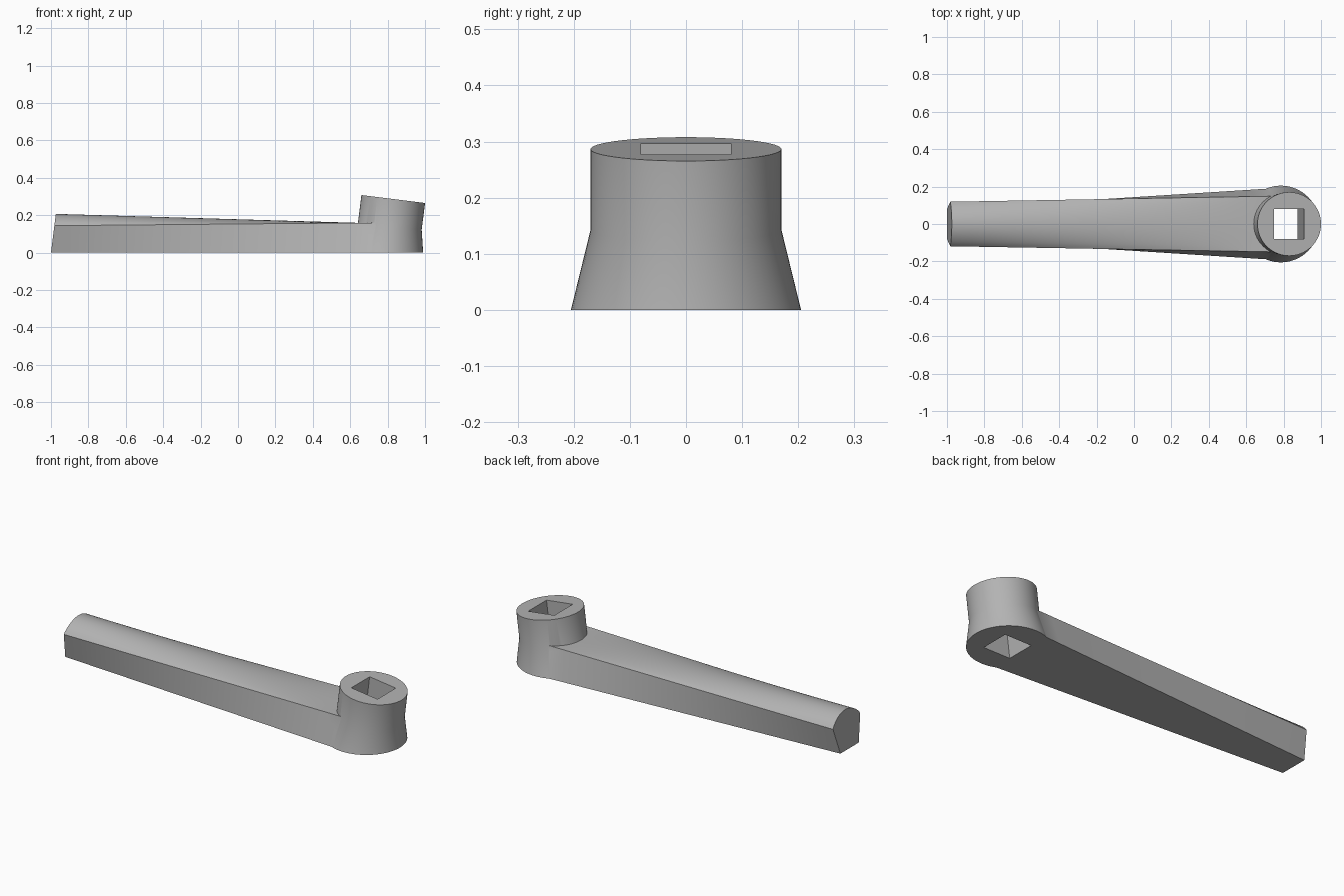
import bpy, bmesh, math

cube = bpy.data.objects.get("Cube")
if cube:
    bpy.data.objects.remove(cube, do_unlink=True)

TILT = 0.125      # sideways lean of the hub axis per unit of height

grey = bpy.data.materials.new("satin grey")
grey.use_nodes = True
colour = (0.45, 0.45, 0.45, 1)
grey.diffuse_color = colour
grey.node_tree.nodes["Principled BSDF"].inputs["Base Color"].default_value = colour


def loft(name, rings):
    """Skin closed rings of points and cap both ends."""
    bm = bmesh.new()
    loops = [[bm.verts.new(p) for p in ring] for ring in rings]
    n = len(loops[0])
    for a, b in zip(loops, loops[1:]):
        for i in range(n):
            j = (i + 1) % n
            bm.faces.new((a[i], a[j], b[j], b[i]))
    bm.faces.new(loops[0])
    bm.faces.new(loops[-1])
    bmesh.ops.recalc_face_normals(bm, faces=bm.faces)
    mesh = bpy.data.meshes.new(name)
    bm.to_mesh(mesh)
    bm.free()
    obj = bpy.data.objects.new(name, mesh)
    bpy.context.collection.objects.link(obj)
    mesh.materials.append(grey)
    return obj


def disc(cx, cz, r, lean, sides=72):
    """Circle whose plane dips towards +x by the given lean."""
    turn = [2 * math.pi * i / sides for i in range(sides)]
    return [(cx + r * math.cos(a), r * math.sin(a), cz - lean * r * math.cos(a))
            for a in turn]


def arm_section(t, steps=20):
    """Flared trapezoid with a domed top that flattens towards the hub."""
    mix = lambda a, b: a + (b - a) * t
    x = mix(-1, 0.73)
    low, wide = mix(0.08, 0.19), mix(0.119, 0.149)
    edge, crown = mix(0.144, 0.16), mix(0.063, -0.004)
    pts = [(x, -low, 0), (x, low, 0)]
    for i in range(steps + 1):
        s = 1 - 2 * i / steps
        z = edge + crown * max(0, 1 - s * s) ** 0.85
        pts.append((x + TILT * z, s * wide, z))
    return pts


def square(z, half=0.08):
    cx = 0.793 + TILT * z
    return [(cx + sx * half, sy * half, z - TILT * sx * half)
            for sx, sy in ((-1, -1), (1, -1), (1, 1), (-1, 1))]


def apply_boolean(target, tool, operation):
    mod = target.modifiers.new(operation.lower(), "BOOLEAN")
    mod.operation, mod.object, mod.solver = operation, tool, "EXACT"
    bpy.context.view_layer.objects.active = target
    bpy.ops.object.modifier_apply(modifier=mod.name)
    bpy.data.objects.remove(tool, do_unlink=True)


# Lever arm and leaning hub with a flared foot
handle = loft("lever_handle", [arm_section(i / 16) for i in range(17)])
hub = loft("hub", [disc(0.785, 0, 0.205, 0),
                   disc(0.812, 0.143, 0.17, TILT),
                   disc(0.83, 0.2865, 0.17, TILT)])
apply_boolean(handle, hub, "UNION")

# Square spindle hole along the leaning axis
hole = loft("spindle_cutter", [square(-0.1), square(0.4)])
hole.hide_render = True
apply_boolean(handle, hole, "DIFFERENCE")

# Smooth curved sides, keep edges crisp
bpy.ops.object.select_all(action="DESELECT")
handle.select_set(True)
bpy.context.view_layer.objects.active = handle
bpy.ops.object.shade_smooth_by_angle(angle=math.radians(30))
